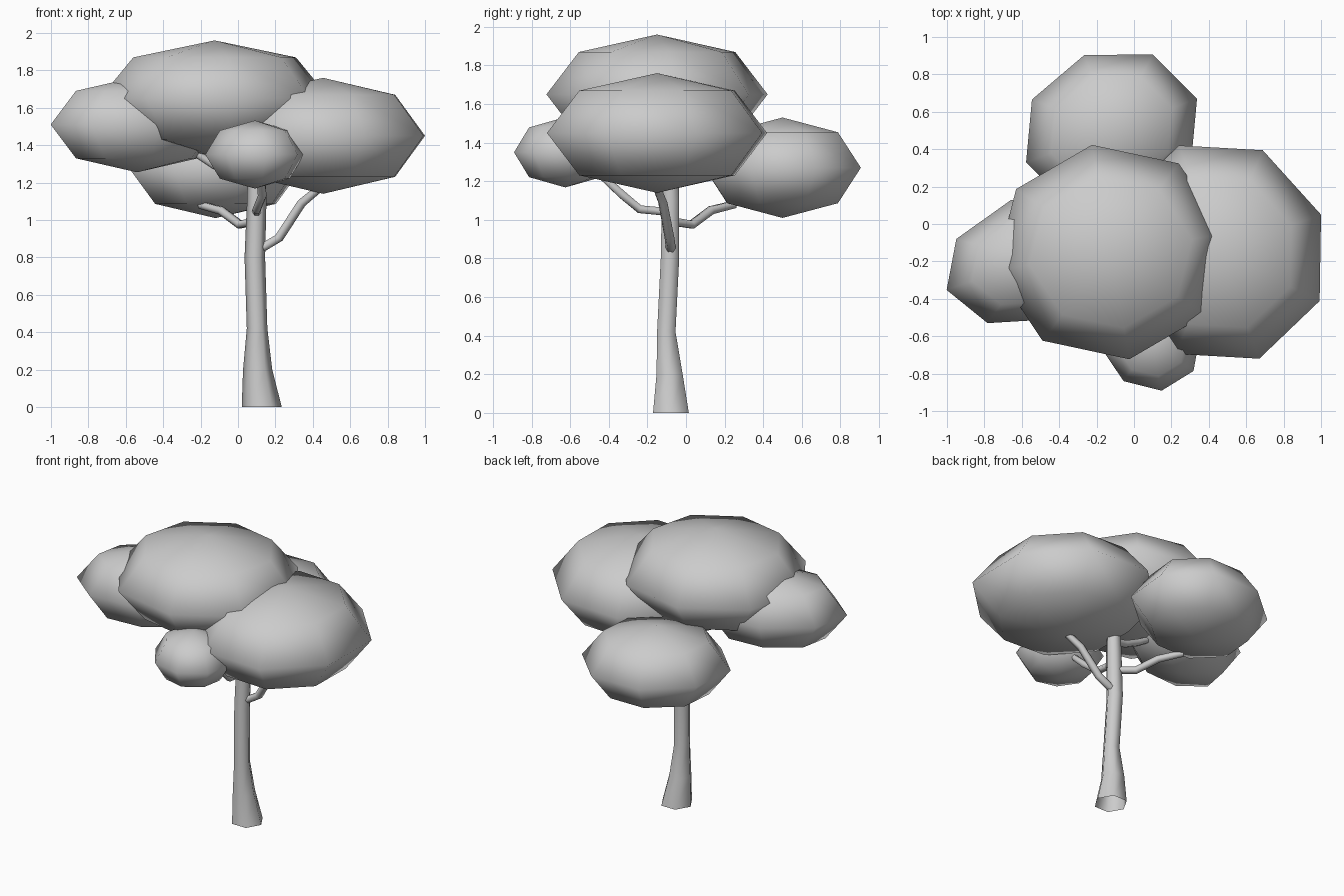
import bpy, bmesh, math
from mathutils import Vector, Matrix

if "Cube" in bpy.data.objects:
    bpy.data.objects.remove(bpy.data.objects["Cube"])


def finish(bm, name):
    bmesh.ops.recalc_face_normals(bm, faces=bm.faces)
    for f in bm.faces:
        f.smooth = True
    me = bpy.data.meshes.new(name)
    bm.to_mesh(me)
    bm.free()
    ob = bpy.data.objects.new(name, me)
    bpy.context.collection.objects.link(ob)


def foliage(name, centre, u, v, h):
    """Low-poly sphere with horizontal axes u and v and half height h."""
    bm = bmesh.new()
    m = Matrix(((u[0], v[0], 0, centre[0]),
                (u[1], v[1], 0, centre[1]),
                (0, 0, h, centre[2]),
                (0, 0, 0, 1)))
    bmesh.ops.create_uvsphere(bm, u_segments=8, v_segments=4, radius=1, matrix=m)
    finish(bm, name)


def tube(name, path, sides, upright=False):
    """Tapered open tube along (x, y, z, radius) points."""
    bm = bmesh.new()
    pts = [Vector(p[:3]) for p in path]
    rings = []
    for i, p in enumerate(pts):
        t = (pts[min(i + 1, len(pts) - 1)] - pts[max(i - 1, 0)]).normalized()
        if upright:
            a, b = Vector((1, 0, 0)), Vector((0, 1, 0))
        else:
            a = t.cross(Vector((0, 0, 1))).normalized()
            b = t.cross(a)
        ring = []
        for k in range(sides):
            w = 2 * math.pi * k / sides
            ring.append(bm.verts.new(p + path[i][3] * (a * math.cos(w) + b * math.sin(w))))
        rings.append(ring)
    for r, s in zip(rings, rings[1:]):
        for k in range(sides):
            n = (k + 1) % sides
            bm.faces.new((r[k], r[n], s[n], s[k]))
    finish(bm, name)


# Foliage clumps
foliage("foliage_top", (-.125, -.15, 1.65), (.615, .097), (-.10, .573), .31)
foliage("foliage_right", (.455, -.15, 1.45), (.545, .20), (-.215, .57), .31)
foliage("foliage_left", (-.54, -.19, 1.51), (.41, -.11), (.243, .34), .255)
foliage("foliage_back", (-.12, .50, 1.27), (.457, .17), (-.145, .404), .26)
foliage("foliage_front", (.09, -.625, 1.35), (.228, -.161), (.146, .215), .182)

# Trunk with a flared foot
tube("trunk", [(.127, -.078, 0, .107), (.105, -.085, .2, .078), (.102, -.102, .42, .055),
               (.09, -.083, .8, .055), (.10, -.08, 1.1, .052), (.10, -.085, 1.4, .045)], 6, True)

# Branches reaching into the clumps
tube("branch_right", [(.10, -.08, .84, .026), (.145, -.08, .86, .026), (.22, -.085, .905, .026),
                      (.34, -.12, 1.09, .025), (.46, -.16, 1.19, .022)], 6)
tube("branch_back", [(.08, -.06, .99, .024), (.01, .03, .975, .024), (-.09, .13, 1.05, .024),
                     (-.20, .25, 1.08, .022)], 6)
tube("branch_front", [(.10, -.08, 1.04, .024), (.10, -.24, 1.055, .024), (.13, -.33, 1.13, .024),
                      (.115, -.46, 1.25, .02)], 6)
tube("branch_left", [(.09, -.09, 1.21, .024), (-.02, -.11, 1.24, .024), (-.13, -.12, 1.295, .024),
                     (-.28, -.14, 1.39, .02)], 6)
